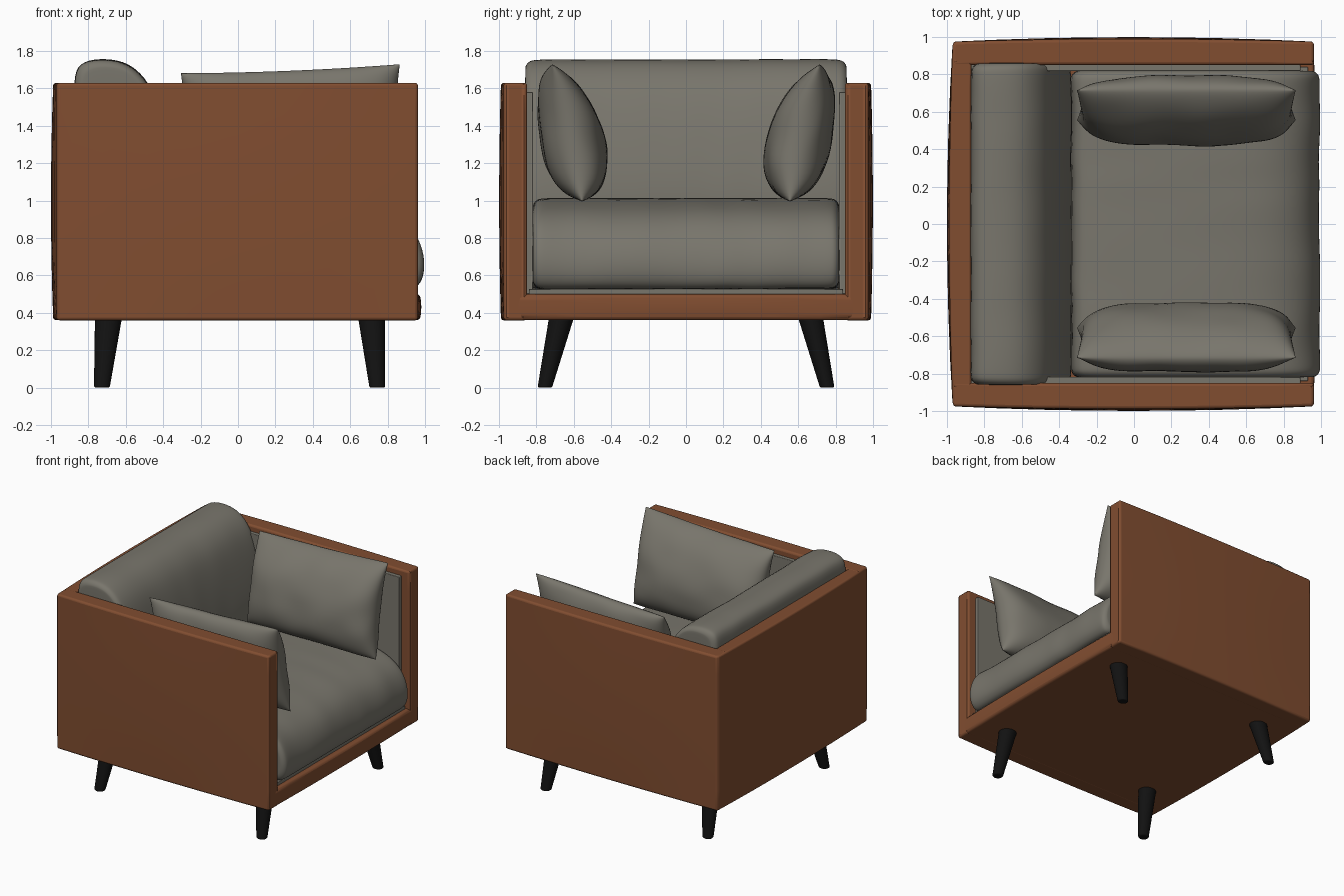
import bpy, bmesh, math
from mathutils import noise, Vector

if "Cube" in bpy.data.objects:
    bpy.data.objects.remove(bpy.data.objects["Cube"])


def material(name, rgb):
    m = bpy.data.materials.new(name)
    m.diffuse_color = (*rgb, 1)
    m.use_nodes = True
    m.node_tree.nodes["Principled BSDF"].inputs["Base Color"].default_value = m.diffuse_color
    return m


LEATHER = material("brown leather", (0.22, 0.075, 0.03))
FABRIC = material("grey fabric", (0.19, 0.18, 0.15))
BLACK = material("black wood", (0.006, 0.006, 0.006))


def finish(bm, name, mat, bevel=0, subsurf=0, angle=40):
    bmesh.ops.recalc_face_normals(bm, faces=bm.faces[:])
    me = bpy.data.meshes.new(name)
    bm.to_mesh(me)
    bm.free()
    ob = bpy.data.objects.new(name, me)
    bpy.context.collection.objects.link(ob)
    me.materials.append(mat)
    if bevel:
        b = ob.modifiers.new("bevel", 'BEVEL')
        b.width, b.segments = bevel, 3
        b.limit_method, b.angle_limit = 'ANGLE', math.radians(50)
    if subsurf:
        s = ob.modifiers.new("smooth", 'SUBSURF')
        s.levels = s.render_levels = subsurf
    bpy.ops.object.select_all(action='DESELECT')
    ob.select_set(True)
    bpy.context.view_layer.objects.active = ob
    bpy.ops.object.shade_smooth_by_angle(angle=math.radians(angle))
    return ob


def panel(name, lo, hi, mat, bevel=0.02, axis=0, side=0, bulge=0.0):
    """Box whose face on one side of an axis swells outwards."""
    bm = bmesh.new()
    bmesh.ops.create_cube(bm, size=2)
    bmesh.ops.subdivide_edges(bm, edges=bm.edges[:], cuts=7, use_grid_fill=True)
    for v in bm.verts:
        u = v.co.copy()
        for i in range(3):
            v.co[i] = (lo[i] + hi[i]) / 2 + u[i] * (hi[i] - lo[i]) / 2
        if side and u[axis] * side > 0.99:
            along = 1 - axis
            v.co[axis] += side * bulge * (1 - u[along] ** 2) * (1 - 0.4 * u[2] ** 2)
    return finish(bm, name, mat, bevel)


def cushion(name, profile, half_width, r, wrinkle):
    """Profile in x-z lofted along y, with rounded ends and faint wrinkles."""
    cx = (min(p[0] for p in profile) + max(p[0] for p in profile)) / 2
    cz = (min(p[1] for p in profile) + max(p[1] for p in profile)) / 2
    hx = max(p[0] for p in profile) - cx
    hz = max(p[1] for p in profile) - cz
    ends = [(half_width - r + r * math.sin(a), r * (1 - math.cos(a)))
            for a in (math.radians(d) for d in (0, 30, 55, 75, 90))]
    inner = half_width - r
    stations = [(-y, i) for y, i in reversed(ends)]
    stations += [(-inner + 2 * inner * k / 14, 0) for k in range(1, 14)] + ends
    bm = bmesh.new()
    rings = []
    for y, inset in stations:
        ring = []
        for x, z in profile:
            co = Vector((cx + (x - cx) * (1 - inset / hx), y, cz + (z - cz) * (1 - inset / hz)))
            n = noise.noise(Vector((co.x * 2, co.y * 7, co.z * 2))) * wrinkle
            co.x += n
            co.z += n * 0.6
            ring.append(bm.verts.new(co))
        rings.append(ring)
    n = len(profile)
    for a, b in zip(rings, rings[1:]):
        for i in range(n):
            bm.faces.new((a[i], a[(i + 1) % n], b[(i + 1) % n], b[i]))
    bm.faces.new(rings[0])
    bm.faces.new(rings[-1])
    return finish(bm, name, FABRIC, subsurf=2, angle=80)


def pillow(name, side):
    """Leaning scatter pillow: two swollen sheets meeting at a seam."""
    bm = bmesh.new()
    nu, nv = 44, 30
    for face in (-1, 1):
        grid = []
        for i in range(nu + 1):
            u = -math.cos(math.pi * i / nu)
            row = []
            for j in range(nv + 1):
                v = -math.cos(math.pi * j / nv)
                t = 0.17 * max(0, 1 - abs(u) ** 5) ** 0.5 * max(0, 1 - abs(v) ** 2.5) ** 0.6
                t *= 1 - 0.12 * v
                x = 0.28 + 0.585 * u * (1 - 0.04 * (1 - v * v))
                z = 1.35 + 0.355 * v * (1 - 0.03 * (1 - u * u)) + 0.012 * u * (v + 1)
                y = 0.61 + 0.055 * v + 0.05 * max(v, 0) ** 2 + face * t
                y += 0.012 * noise.noise(Vector((x * 4, face * 3 + side, z * 5))) * min(1, t * 12)
                row.append(bm.verts.new((x, side * y, z)))
            grid.append(row)
        for i in range(nu):
            for j in range(nv):
                bm.faces.new((grid[i][j], grid[i + 1][j], grid[i + 1][j + 1], grid[i][j + 1]))
    bmesh.ops.remove_doubles(bm, verts=bm.verts[:], dist=0.0008)
    return finish(bm, name, FABRIC, angle=70)


# Leather shell: base, back and two arms
panel("base", (-0.96, -0.95, 0.361), (0.96, 0.95, 0.5), LEATHER, 0.02, 0, 1, 0.02)
panel("back_panel", (-0.97, -0.965, 0.362), (-0.87, 0.965, 1.628), LEATHER, 0.025, 0, -1, 0.03)
for side, label in ((-1, "right"), (1, "left")):
    ya, yb = sorted((side * 0.85, side * 0.975))
    panel(label + "_arm", (-0.968, ya, 0.36), (0.962, yb, 1.63), LEATHER, 0.025, 1, side, 0.024)
    # Fabric lining inside each arm
    ya, yb = sorted((side * 0.818, side * 0.856))
    panel(label + "_arm_lining", (-0.88, ya, 0.5), (0.89, yb, 1.58), FABRIC, 0.015)
    pillow(label + "_pillow", side)

# Fabric deck under the seat
panel("deck", (-0.3, -0.84, 0.49), (0.93, 0.84, 0.528), FABRIC, 0.01)

# Seat and back cushions
cushion("seat_cushion",
        [(-0.33, 0.53), (-0.34, 0.75), (-0.33, 0.95), (-0.28, 1.0), (0.0, 1.015), (0.3, 1.015),
         (0.6, 0.99), (0.78, 0.95), (0.9, 0.88), (0.965, 0.79), (0.998, 0.68), (0.99, 0.58),
         (0.95, 0.53), (0.9, 0.525), (0.3, 0.525)], 0.82, 0.05, 0.012)
cushion("back_cushion",
        [(-0.87, 0.51), (-0.87, 1.0), (-0.875, 1.5), (-0.875, 1.69), (-0.83, 1.745), (-0.73, 1.76),
         (-0.61, 1.745), (-0.52, 1.68), (-0.45, 1.58), (-0.39, 1.38), (-0.345, 1.15),
         (-0.33, 1.0), (-0.34, 0.8), (-0.35, 0.51)], 0.86, 0.05, 0.008)

# Splayed tapered legs
for end, x_top, x_foot in (("rear", -0.693, -0.728), ("front", 0.715, 0.745)):
    for side, label in ((-1, "right"), (1, "left")):
        bm = bmesh.new()
        bmesh.ops.create_cone(bm, cap_ends=True, segments=24, radius1=0.042, radius2=0.072, depth=1)
        for v in bm.verts:
            t = v.co.z + 0.5
            v.co.x += x_foot + (x_top - x_foot) * t
            v.co.y = v.co.y * 0.92 + side * (0.755 - 0.088 * t)
            v.co.z = 0.37 * t
        finish(bm, f"{end}_{label}_leg", BLACK, bevel=0.01)
